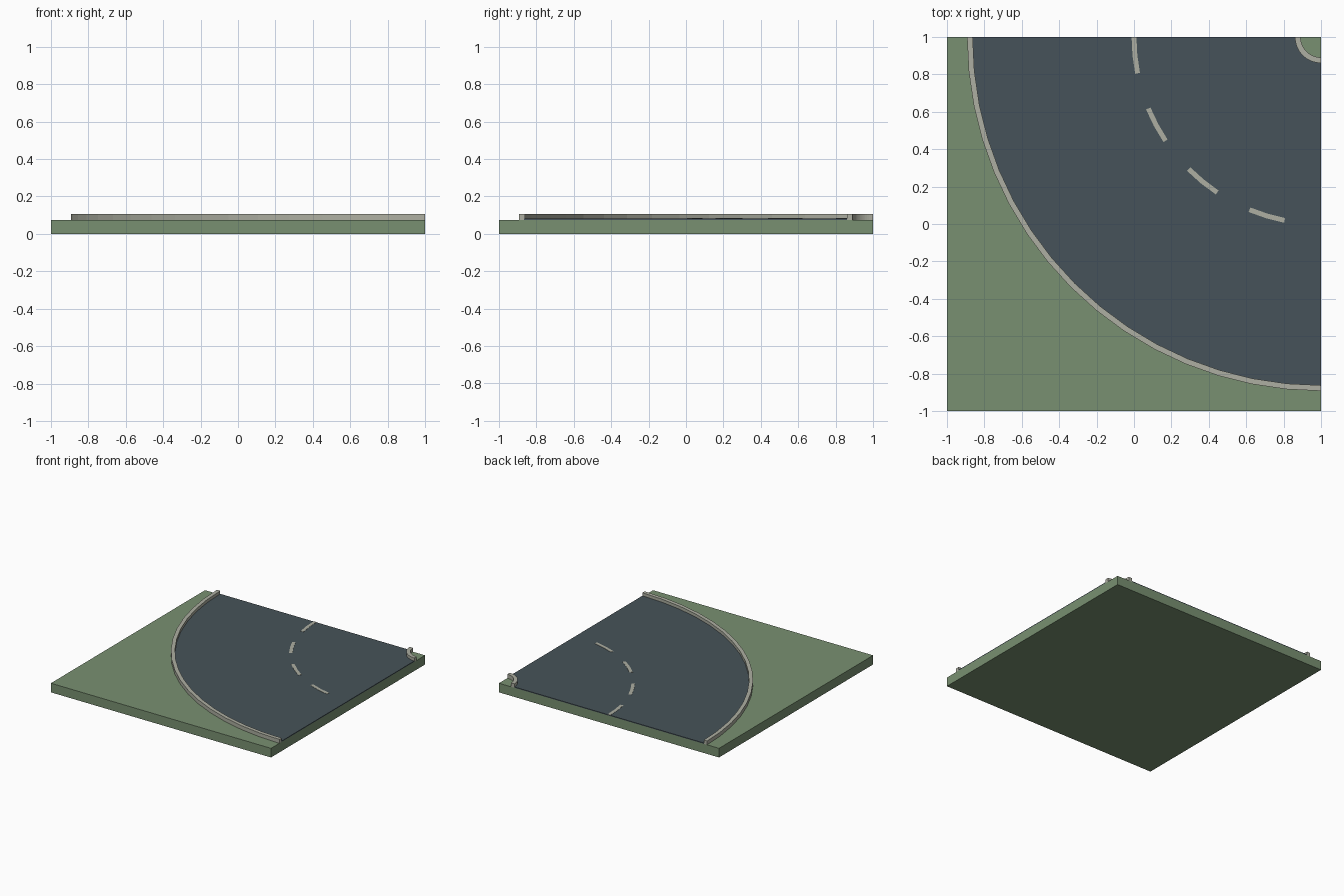
import bpy, bmesh
from math import cos, sin, pi

if "Cube" in bpy.data.objects:
    bpy.data.objects.remove(bpy.data.objects["Cube"], do_unlink=True)


def material(name, rgb):
    m = bpy.data.materials.new(name)
    m.use_nodes = True
    m.diffuse_color = (*rgb, 1)
    m.node_tree.nodes["Principled BSDF"].inputs["Base Color"].default_value = (*rgb, 1)
    return m


GRASS = material("grass green", (0.19, 0.28, 0.165))
ASPHALT = material("asphalt grey", (0.062, 0.086, 0.1))
STONE = material("pale stone", (0.42, 0.43, 0.36))

GROUND = 0.075     # top of the grass slab
ROAD = 0.082       # top of the asphalt
STEPS = 16         # facets per quarter turn


def arc(radius, start, end):
    """Points around the back left corner, from the back edge to the left edge."""
    return [(1 - radius * cos(i * pi / 2 / STEPS), 1 - radius * sin(i * pi / 2 / STEPS))
            for i in range(start, end + 1)]


def prism(name, outline, z0, z1, mat):
    """Extrude a flat outline upward into a solid."""
    bm = bmesh.new()
    low = [bm.verts.new((x, y, z0)) for x, y in outline]
    high = [bm.verts.new((x, y, z1)) for x, y in outline]
    bm.faces.new(low)
    bm.faces.new(high)
    for i in range(len(outline)):
        j = (i + 1) % len(outline)
        bm.faces.new((low[i], low[j], high[j], high[i]))
    bmesh.ops.recalc_face_normals(bm, faces=bm.faces)
    mesh = bpy.data.meshes.new(name)
    bm.to_mesh(mesh)
    bm.free()
    mesh.materials.append(mat)
    obj = bpy.data.objects.new(name, mesh)
    bpy.context.collection.objects.link(obj)
    return obj


def band(name, inner, outer, z0, z1, mat, start=0, end=STEPS):
    outline = arc(outer, start, end) + arc(inner, start, end)[::-1]
    return prism(name, outline, z0, z1, mat)


# Grass slab
prism("grass_base", [(-1, -1), (1, -1), (1, 1), (-1, 1)], 0, GROUND, GRASS)

# Curved road between two raised kerbs
band("road", 0.14, 1.865, GROUND, ROAD, ASPHALT)
band("outer_kerb", 1.862, 1.892, GROUND, 0.107, STONE)
band("inner_kerb", 0.11, 0.14, GROUND, 0.107, STONE)

# Dashed centre line
for k in range(4):
    band(f"lane_dash_{k + 1}", 0.987, 1.013, ROAD, ROAD + 0.002, STONE, 4 * k, 4 * k + 2)
